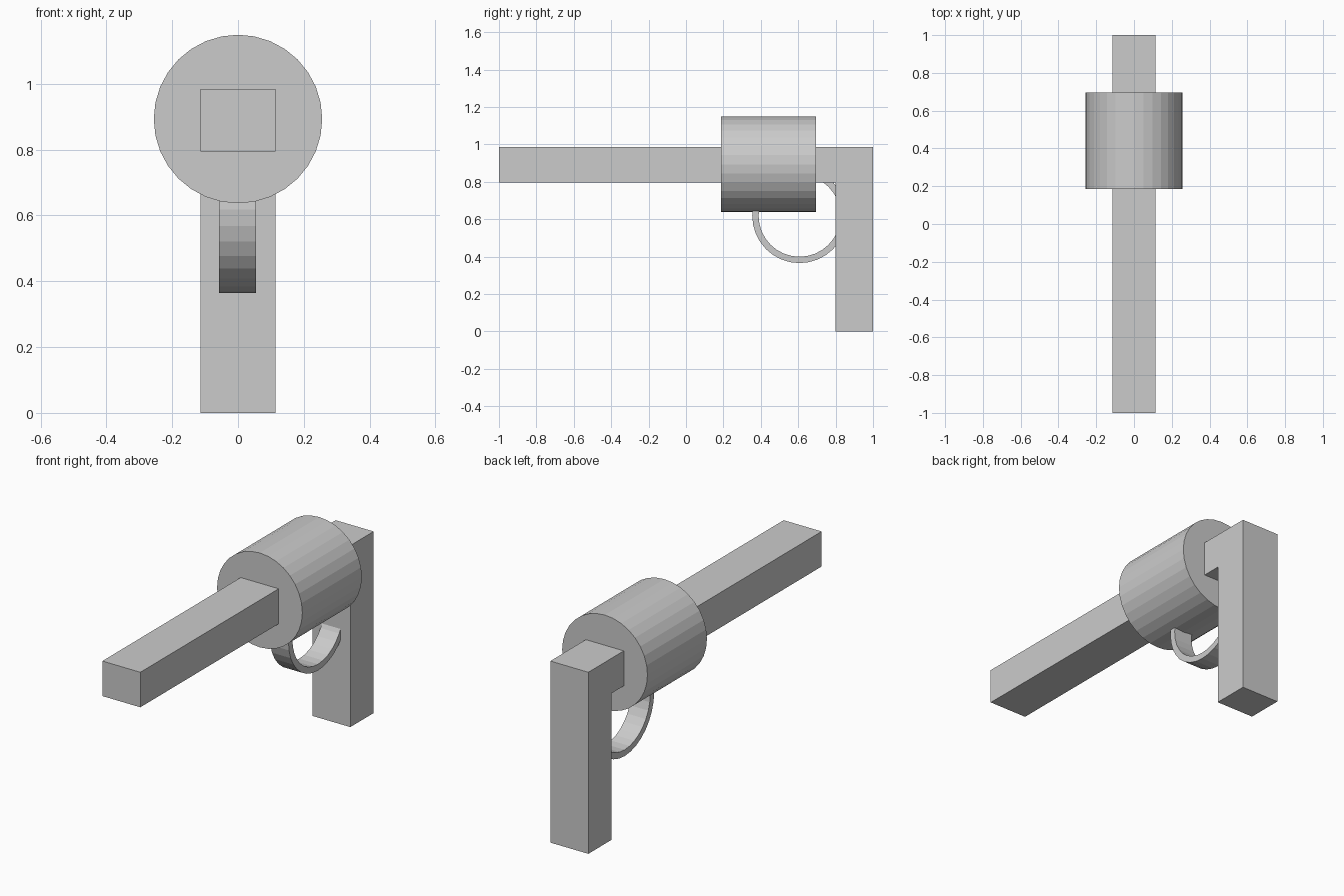
import bpy
import bmesh
from math import cos, sin, tau

cube = bpy.data.objects.get("Cube")
if cube:
    bpy.data.objects.remove(cube, do_unlink=True)

grey = bpy.data.materials.new("plain_grey")
grey.use_nodes = True
colour = (0.6, 0.6, 0.6, 1)
grey.diffuse_color = colour
grey.node_tree.nodes["Principled BSDF"].inputs["Base Color"].default_value = colour


def finish(name, bm):
    bmesh.ops.recalc_face_normals(bm, faces=bm.faces)
    mesh = bpy.data.meshes.new(name)
    bm.to_mesh(mesh)
    bm.free()
    mesh.materials.append(grey)
    obj = bpy.data.objects.new(name, mesh)
    bpy.context.collection.objects.link(obj)
    return obj


def extrude_profile(name, points, axis, start, end):
    """Extrude a flat outline along x (points are y, z) or y (points are x, z)."""
    bm = bmesh.new()
    place = (lambda a, b: (start, a, b)) if axis == "x" else (lambda a, b: (a, start, b))
    face = bm.faces.new([bm.verts.new(place(a, b)) for a, b in points])
    out = bmesh.ops.extrude_face_region(bm, geom=[face])
    verts = [g for g in out["geom"] if isinstance(g, bmesh.types.BMVert)]
    step = end - start
    bmesh.ops.translate(bm, verts=verts, vec=(step, 0, 0) if axis == "x" else (0, step, 0))
    return finish(name, bm)


def circle(a, b, radius, sides=32):
    return [(a + radius * cos(tau * i / sides), b + radius * sin(tau * i / sides))
            for i in range(sides)]


def ring(name, y, z, outer, inner, x0, x1):
    """Faceted band around the x axis with a rectangular section."""
    bm = bmesh.new()
    loops = [[bm.verts.new((x, a, b)) for a, b in circle(y, z, r)]
             for x, r in ((x0, outer), (x1, outer), (x1, inner), (x0, inner))]
    for k, loop in enumerate(loops):
        other = loops[(k + 1) % 4]
        for i in range(len(loop)):
            j = (i + 1) % len(loop)
            bm.faces.new((loop[i], loop[j], other[j], other[i]))
    return finish(name, bm)


# Long bar and upright handle share one L-shaped outline
extrude_profile("barrel_and_handle",
                [(-1, 0.795), (0.8, 0.795), (0.8, 0), (1, 0), (1, 0.985), (-1, 0.985)],
                "x", -0.114, 0.114)

# Round drum around the bar
extrude_profile("drum", circle(0, 0.893, 0.256), "y", 0.186, 0.696)

# Finger guard hoop below the drum
ring("trigger_guard", 0.607, 0.618, 0.253, 0.219, -0.057, 0.055)
